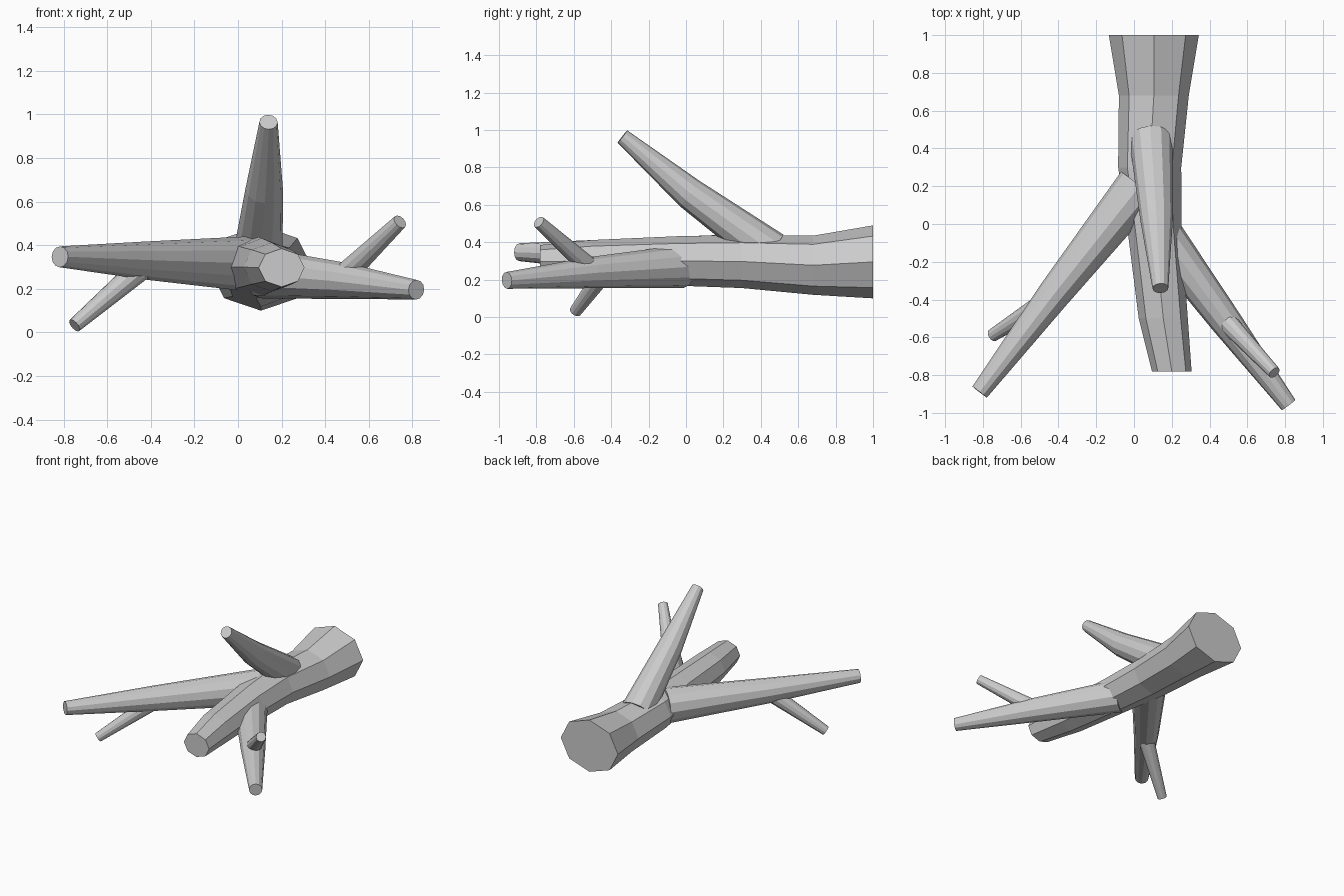
import bpy, bmesh
from math import cos, sin, pi
from mathutils import Vector

if "Cube" in bpy.data.objects:
    bpy.data.objects.remove(bpy.data.objects["Cube"])


def loft(name, rings):
    """Flat-faced mesh skinned over a list of vertex rings, capped at both ends."""
    bm = bmesh.new()
    loops = [[bm.verts.new(p) for p in ring] for ring in rings]
    n = len(loops[0])
    for a, b in zip(loops, loops[1:]):
        for i in range(n):
            j = (i + 1) % n
            bm.faces.new((a[i], a[j], b[j], b[i]))
    bm.faces.new(loops[0])
    bm.faces.new(loops[-1])
    bmesh.ops.recalc_face_normals(bm, faces=bm.faces)
    mesh = bpy.data.meshes.new(name)
    bm.to_mesh(mesh)
    bm.free()
    obj = bpy.data.objects.new(name, mesh)
    bpy.context.collection.objects.link(obj)
    return obj


def branch(name, path, sides=12):
    """Tapered limb; path holds (x, y, z, radius), rings square to the limb."""
    pts = [Vector(p[:3]) for p in path]
    axis = (pts[-1] - pts[0]).normalized()
    u = axis.cross(Vector((0, 0, 1))).normalized()
    v = u.cross(axis)
    rings = []
    for c, p in zip(pts, path):
        angles = [2 * pi * i / sides for i in range(sides)]
        rings.append([c + p[3] * (u * cos(a) + v * sin(a)) for a in angles])
    return loft(name, rings)


# Octagonal trunk lying along y: (y, centre x, centre z, half width, half height)
trunk = [
    (1.00, 0.105, 0.295, 0.238, 0.195),
    (0.68, 0.105, 0.277, 0.185, 0.158),
    (0.30, 0.083, 0.297, 0.167, 0.142),
    (-0.05, 0.110, 0.300, 0.142, 0.132),
    (-0.50, 0.155, 0.300, 0.130, 0.112),
    (-0.78, 0.200, 0.297, 0.105, 0.088),
]
loft("trunk", [[(cx + rx * cos(i * pi / 4), y, cz + rz * sin(i * pi / 4))
                for i in range(8)] for y, cx, cz, rx, rz in trunk])

# Main limbs
branch("left_branch", [(0.03, 0.20, 0.315, 0.125), (-0.43, -0.38, 0.33, 0.087),
                       (-0.817, -0.89, 0.347, 0.048)])
branch("right_branch", [(0.12, -0.02, 0.27, 0.115), (0.49, -0.52, 0.237, 0.083),
                        (0.818, -0.958, 0.196, 0.045)])
branch("upper_branch", [(0.09, 0.45, 0.35, 0.115), (0.12, 0.02, 0.66, 0.086),
                        (0.14, -0.34, 0.965, 0.042)])

# Side twigs
branch("left_twig", [(-0.45, -0.40, 0.29, 0.056), (-0.75, -0.59, 0.032, 0.034)])
branch("right_twig", [(0.47, -0.495, 0.245, 0.056), (0.743, -0.787, 0.508, 0.034)])
